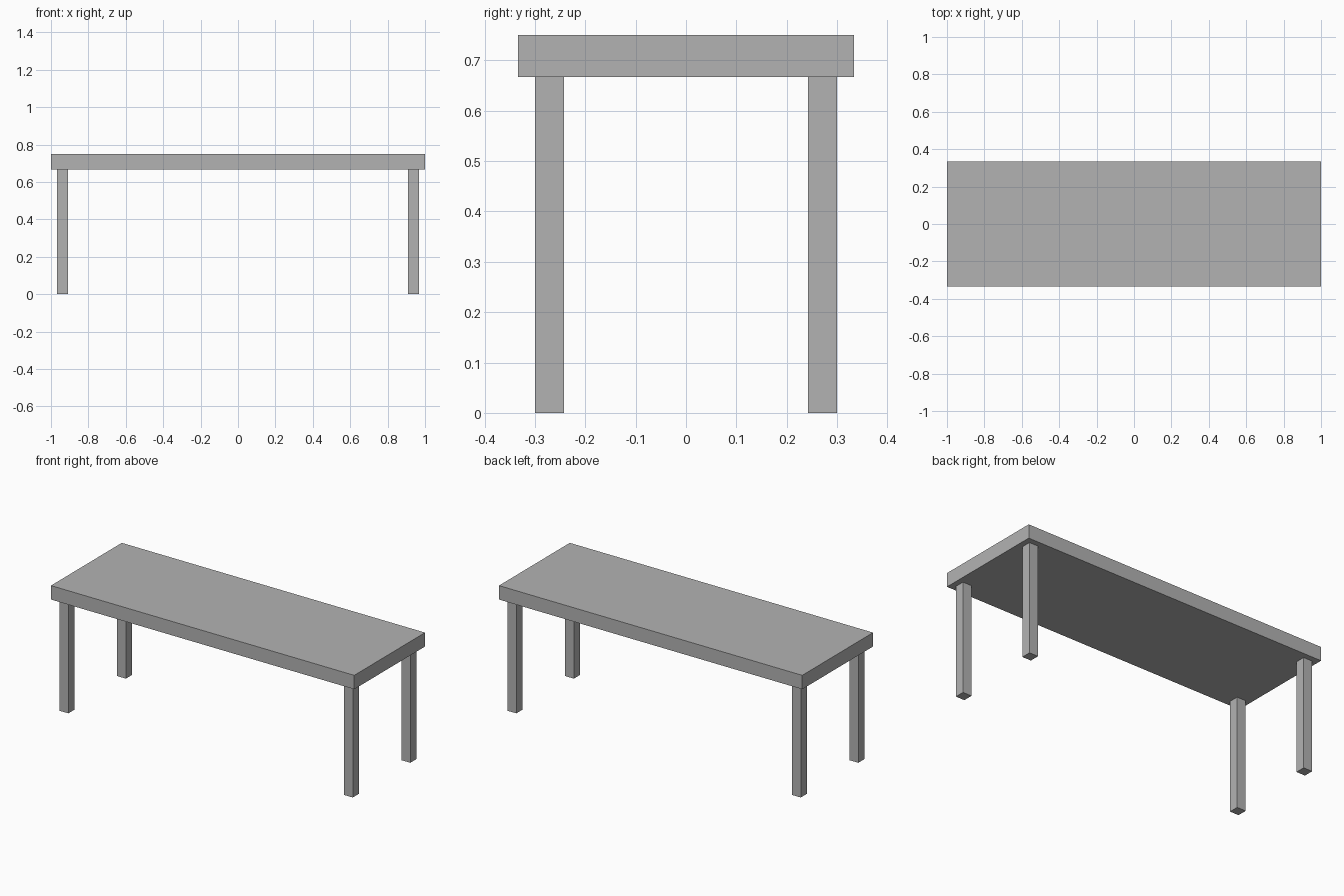
import bpy

cube = bpy.data.objects.get("Cube")
if cube:
    bpy.data.objects.remove(cube, do_unlink=True)

GREY = (0.45, 0.45, 0.45, 1)
grey = bpy.data.materials.new("plain grey")
grey.use_nodes = True
grey.diffuse_color = GREY
grey.node_tree.nodes["Principled BSDF"].inputs["Base Color"].default_value = GREY

HEIGHT = 0.75
LEG_HEIGHT = 0.667
LEG_WIDTH = 0.058


def box(name, size, centre):
    bpy.ops.mesh.primitive_cube_add(size=1, location=centre)
    obj = bpy.context.object
    obj.name = name
    obj.scale = size
    bpy.ops.object.transform_apply(location=False, rotation=False, scale=True)
    obj.data.materials.append(grey)
    return obj


# Thick rectangular top
thickness = HEIGHT - LEG_HEIGHT
box("table_top", (2, 0.667, thickness), (0, 0, HEIGHT - thickness / 2))

# Four square legs, set in from the corners
for x_side, x_name in ((1, "left"), (-1, "right")):
    for y_side, y_name in ((-1, "front"), (1, "back")):
        box(f"{y_name}_{x_name}_leg", (LEG_WIDTH, LEG_WIDTH, LEG_HEIGHT),
            (x_side * 0.938, y_side * 0.271, LEG_HEIGHT / 2))
